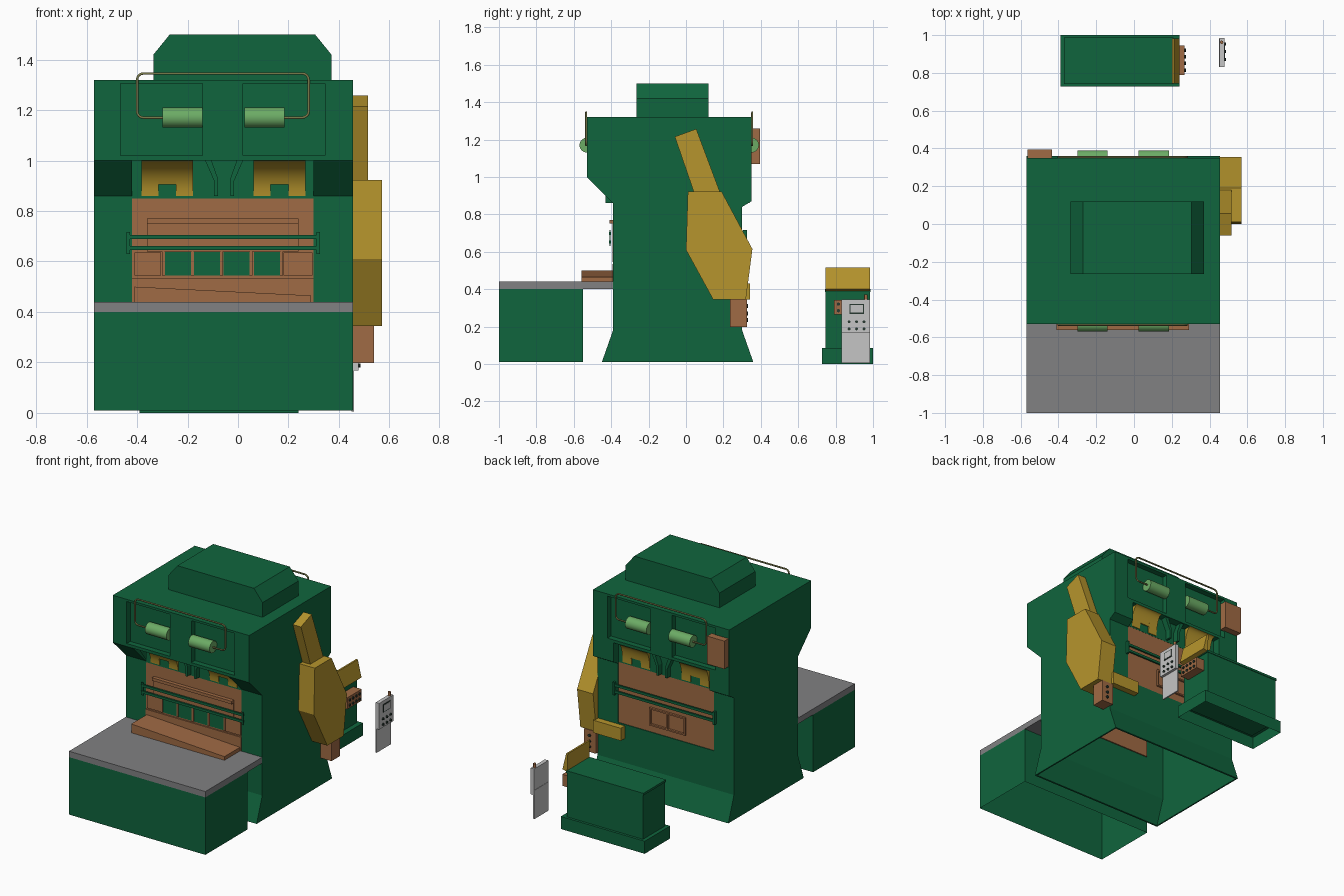
import bpy, bmesh, math
from mathutils import Vector

if "Cube" in bpy.data.objects:
    bpy.data.objects.remove(bpy.data.objects["Cube"])

def mat(name, r, g, b):
    m = bpy.data.materials.new(name)
    m.diffuse_color = (r, g, b, 1)
    m.use_nodes = True
    m.node_tree.nodes["Principled BSDF"].inputs["Base Color"].default_value = m.diffuse_color
    return m

GREEN = mat("machine_green", .005, .13, .047)
BROWN = mat("copper_brown", .35, .145, .058)
YELLOW = mat("safety_yellow", .47, .30, .026)
GRAY = mat("table_gray", .22, .22, .225)
LIGHT = mat("panel_light_gray", .56, .56, .56)
MINT = mat("light_green", .15, .41, .13)
PIPE = mat("pipe_khaki", .20, .20, .07)
DARK = mat("button_dark", .02, .04, .03)

def finish(name, bm, m, open_bottom=False):
    bmesh.ops.recalc_face_normals(bm, faces=bm.faces)
    if open_bottom:
        low = [f for f in bm.faces if f.normal.z < -.9]
        bmesh.ops.delete(bm, geom=low, context='FACES')
    me = bpy.data.meshes.new(name)
    bm.to_mesh(me)
    bm.free()
    me.materials.append(m)
    ob = bpy.data.objects.new(name, me)
    bpy.context.collection.objects.link(ob)
    return ob

def prism(name, pts, axis, a, b, m, open_bottom=False):
    """Extrude a profile: axis 'x' takes (y,z) points, axis 'y' takes (x,z) points."""
    bm = bmesh.new()
    put = (lambda p, t: (t, p[0], p[1])) if axis == 'x' else (lambda p, t: (p[0], t, p[1]))
    A = [bm.verts.new(put(p, a)) for p in pts]
    B = [bm.verts.new(put(p, b)) for p in pts]
    bm.faces.new(A)
    bm.faces.new(B[::-1])
    for i in range(len(pts)):
        j = (i + 1) % len(pts)
        bm.faces.new((A[i], B[i], B[j], A[j]))
    return finish(name, bm, m, open_bottom)

def box(name, x0, x1, y0, y1, z0, z1, m, open_bottom=False):
    y0, y1 = min(y0, y1), max(y0, y1)
    return prism(name, [(y0, z0), (y1, z0), (y1, z1), (y0, z1)], 'x', x0, x1, m, open_bottom)

def cyl(name, c, axis, r, h, m, n=16):
    bm = bmesh.new()
    bmesh.ops.create_cone(bm, cap_ends=True, segments=n, radius1=r, radius2=r, depth=h)
    q = Vector((0, 0, 1)).rotation_difference(Vector(axis))
    for v in bm.verts:
        v.co = q @ v.co + Vector(c)
    ob = finish(name, bm, m)
    bpy.context.view_layer.objects.active = ob
    ob.select_set(True)
    bpy.ops.object.shade_smooth_by_angle(angle=math.radians(35))
    ob.select_set(False)
    return ob

def cut(ob, cutters):
    for c in cutters:
        mod = ob.modifiers.new("cut", 'BOOLEAN')
        mod.operation, mod.solver, mod.object = 'DIFFERENCE', 'EXACT', c
        bpy.context.view_layer.objects.active = ob
        bpy.ops.object.modifier_apply(modifier=mod.name)
        bpy.data.objects.remove(c)

# Press frame: hollow, open below, with front and back openings and recessed doors
frame = prism("press_frame", [(-.45, .01), (-.39, .18), (-.39, .86), (-.53, 1.0), (-.53, 1.32),
              (.35, 1.32), (.35, .87), (.30, .84), (.30, .18), (.36, .01)], 'x', -.57, .455, GREEN)
cutters = [prism("cavity", [(-.448, -.02), (-.378, .18), (-.378, .86), (-.47, .98), (-.47, 1.3),
           (.29, 1.3), (.29, .85), (.288, .18), (.358, -.02)], 'x', -.56, .445, GREEN),
           box("front_gap", -.42, .30, -.6, -.36, .44, 1.0, GREEN),
           box("back_gap", -.42, .30, .26, .5, .44, 1.0, GREEN)]
for x0, x1 in ((-.465, -.14), (.02, .345)):
    cutters += [box("door_cut", x0, x1, -.6, -.492, 1.02, 1.305, GREEN),
                box("door_cut", x0, x1, .312, .5, 1.02, 1.305, GREEN)]
for c in cutters:
    c.hide_render = True
cut(frame, cutters)

# Crown cap
prism("crown_cap", [(-.335, 1.32), (-.335, 1.42), (-.27, 1.5), (.305, 1.5), (.37, 1.42), (.37, 1.32)],
      'y', -.265, .12, GREEN)

# Coved brackets under the crown: quarter-curve hollow facing out and down
def cove(name, x0, x1, yo, yi, m, t0=0.0):
    pts = []
    for i in range(9):
        t = t0 + (math.pi / 2 - t0) * i / 8
        pts.append((yo + (yi - yo) * math.cos(t), .86 + .14 * math.sin(t)))
    back = yi + (.008 if yi > yo else -.008)
    pts += [(back, 1.001), (back, pts[0][1])]
    ob = prism(name, pts, 'x', x0, x1, m)
    bpy.context.view_layer.objects.active = ob
    ob.select_set(True)
    bpy.ops.object.shade_smooth_by_angle(angle=math.radians(30))
    ob.select_set(False)

def rail_guard(side, y0, y1):
    for z in (.653, .697):
        box(side + "_guard_rail", -.44, .325, y0, y1, z - .008, z + .008, GREEN)
    for x in (-.435, .318):
        box(side + "_rail_bracket", x - .007, x + .007, y0 - .004, y1 + .004, .63, .717, GREEN)

for side, yo, yi, s in (("front", -.53, -.39, -1), ("back", .35, .30, 1)):
    # Brackets, ribs and backing panel
    for x0 in (-.383, .062):
        x1 = x0 + .205
        cove(side + "_bracket", x0, x0 + .067, yo, yi, YELLOW)
        cove(side + "_bracket", x1 - .067, x1, yo, yi, YELLOW)
        cove(side + "_bracket_bridge", x0 + .067, x1 - .067, yo, yi, YELLOW, .327)
    for d in (-1, 1):
        prism(side + "_rib", [(-.055 + d * a, z) for a, z in
              ((.025, .86), (.04, .86), (.04, .92), (.075, 1.0), (.05, 1.0), (.025, .93))],
              'y', yi, yi + s * .04, GREEN)
    box(side + "_upper_panel", -.42, .30, yi - s * .012, yi - s * .004, .85, 1.01, GREEN)
    # Slide plate filling the opening
    box(side + "_slide", -.42, .30, yi - s * .02, yi - s * .005, .44, .86, BROWN)
    rail_guard(side, yi + s * .01, yi + s * .022)
    # Oil cylinders and looped pipe
    for x in (-.22, .105):
        cyl(side + "_air_cylinder", (x, yo, 1.17), (1, 0, 0), .04, .16, MINT)
    pts = [(-.30, 1.17)]
    for cx, cz, a0 in ((-.375, 1.195, 270), (-.375, 1.32, 180), (.255, 1.32, 90), (.255, 1.195, 0)):
        for i in range(5):
            a = math.radians(a0 - 90 * i / 4)
            pts.append((cx + .025 * math.cos(a), cz + .025 * math.sin(a)))
    pts.append((.185, 1.17))
    cu = bpy.data.curves.new(side + "_pipe", 'CURVE')
    cu.dimensions, cu.bevel_depth, cu.bevel_resolution = '3D', .0055, 1
    sp = cu.splines.new('POLY')
    sp.points.add(len(pts) - 1)
    for p, (x, z) in zip(sp.points, pts):
        p.co = (x, yo + s * .004, z, 1)
    cu.materials.append(PIPE)
    ob = bpy.data.objects.new(side + "_pipe", cu)
    bpy.context.collection.objects.link(ob)
    bpy.context.view_layer.objects.active = ob
    ob.select_set(True)
    bpy.ops.object.convert(target='MESH')
    bpy.ops.object.select_all(action='DESELECT')

# Front slide details: ridge, raised face, windows and their frame
box("slide_ridge", -.36, .24, -.41, -.38, .75, .77, BROWN)
box("slide_face", -.36, .24, -.392, -.38, .64, .75, BROWN)
for x in (-.29, -.175, -.058, .063):
    box("slide_window", x, x + .103, -.389, -.382, .545, .637, GREEN)
for x in (-.302, -.187, -.072, .045, .166):
    box("window_post", x, x + .012, -.394, -.38, .545, .64, BROWN)
for x0, x1 in ((-.41, -.305), (.18, .295)):
    box("slide_side_block", x0, x1, -.392, -.38, .545, .635, BROWN)
box("slide_lower_lip", -.42, .30, -.394, -.38, .44, .535, BROWN)

# Back slide window frame
box("back_window_frame", -.21, .06, .298, .312, .49, .50, BROWN)
box("back_window_frame", -.21, .06, .298, .312, .60, .61, BROWN)
for x in (-.21, -.08, .05):
    box("back_window_post", x, x + .01, .298, .312, .50, .60, BROWN)
box("back_junction_box", -.565, -.435, .345, .395, 1.07, 1.26, BROWN)

# Feed table with sloping tray
box("table_base", -.57, .455, -1, -.55, .01, .40, GREEN, True)
box("table_top", -.57, .455, -1, -.385, .40, .44, GRAY)
prism("sloped_tray", [(-.41, .44), (.29, .44), (.29, .465), (-.41, .50)], 'y', -.56, -.39, BROWN)

# Flywheel guard on the right side
prism("guard_arm", [(-.06, 1.215), (.055, 1.257), (.185, .91), (.045, .91)], 'x', .45, .515, YELLOW)
prism("flywheel_guard", [(.01, .923), (.19, .923), (.355, .615), (.32, .345), (.145, .345), (0, .61)],
      'x', .45, .57, YELLOW)
box("guard_back_arm", .25, .46, .30, .343, .345, .43, YELLOW)
box("guard_control_box", .45, .538, .235, .325, .197, .346, BROWN)
for z in (.235, .27, .31):
    cyl("guard_button", (.497, .326, z), (0, 1, 0), .01, .012, DARK, 10)

# Rear control cabinet
box("cabinet_plinth", -.39, .24, .727, 1.0, 0, .085, GREEN, True)
box("cabinet_body", -.365, .205, .745, .983, .08, .385, GREEN)
box("cabinet_lid", -.37, .21, .742, .987, .385, .40, GREEN)
prism("cabinet_console", [(.20, .515), (.212, .515), (.24, .40), (.205, .39)], 'y', .745, .983, YELLOW)
box("cabinet_button_box", .20, .268, .79, .945, .265, .343, BROWN)
for y in (.815, .85, .885, .92):
    for z in (.285, .32):
        cyl("cabinet_button", (.268, y, z), (1, 0, 0), .009, .012, DARK, 10)

# Operator pedestal
box("pedestal_post", .45, .46, .832, .983, .005, .20, LIGHT)
box("pedestal_panel", .452, .478, .832, .985, .167, .345, LIGHT)
box("pedestal_screen_rim", .476, .481, .873, .952, .268, .322, DARK)
box("pedestal_screen", .478, .483, .879, .946, .274, .316, LIGHT)
for y in (.872, .912, .952):
    for z in (.188, .226):
        cyl("pedestal_button", (.48, y, z), (1, 0, 0), .008, .012, DARK, 10)
cyl("pedestal_lamp", (.464, .962, .357), (0, 0, 1), .009, .03, BROWN, 12)
